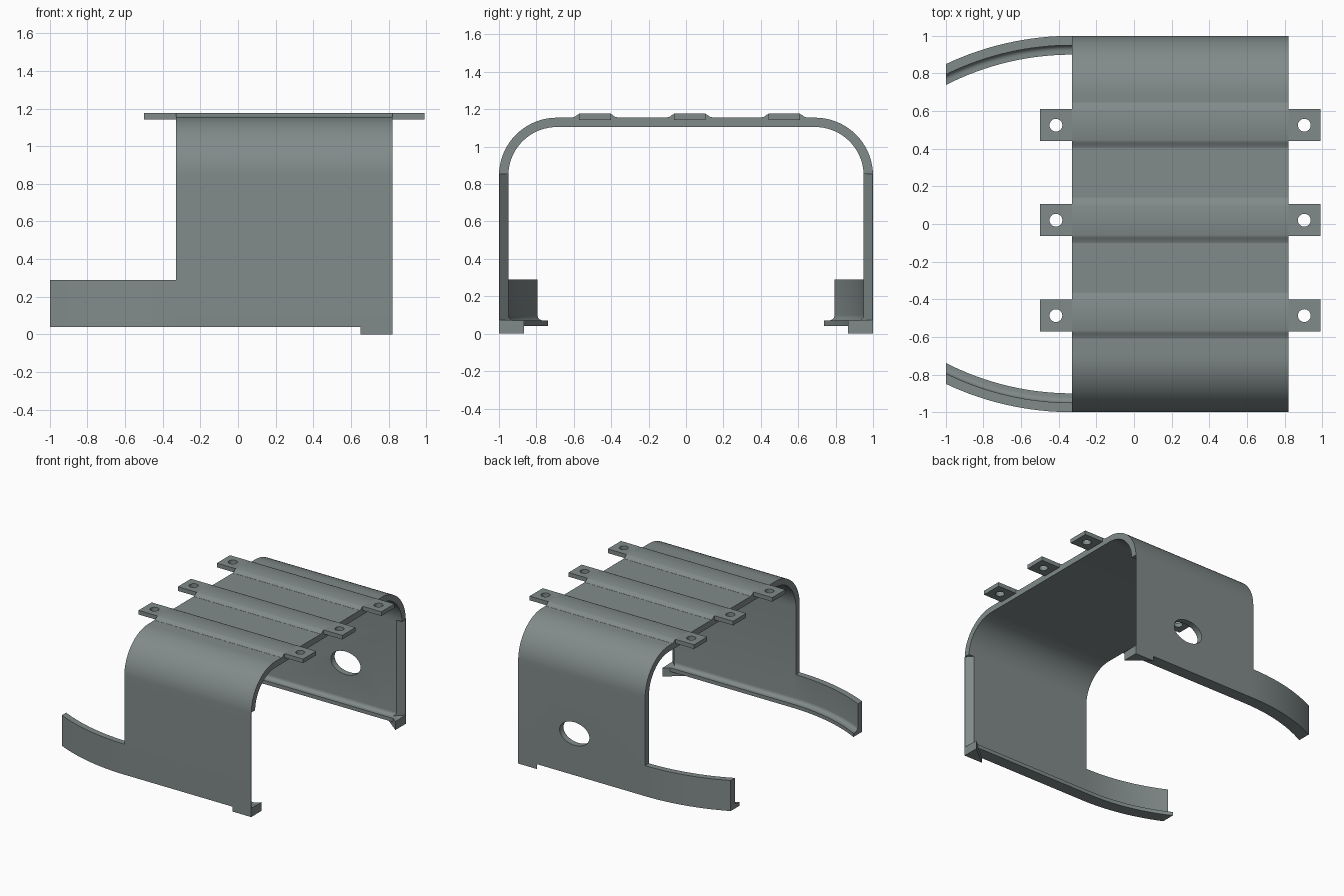
import bpy, bmesh, math

if "Cube" in bpy.data.objects:
    bpy.data.objects.remove(bpy.data.objects["Cube"])

steel = bpy.data.materials.new("grey_steel")
steel.diffuse_color = (0.22, 0.255, 0.255, 1)
steel.use_nodes = True
steel.node_tree.nodes["Principled BSDF"].inputs["Base Color"].default_value = steel.diffuse_color

X0, X1, XARM = -0.33, 0.82, -1.0      # shell ends and arm tip
WALL, LIP = 0.05, 0.10                # wall thickness, bottom lip width
Z0, ZLIP = 0.04, 0.07                 # lip underside and top


def loft(name, rings):
    """Closed solid through a series of equal-length rings."""
    bm = bmesh.new()
    loops = [[bm.verts.new(p) for p in ring] for ring in rings]
    n = len(loops[0])
    for a, b in zip(loops, loops[1:]):
        for i in range(n):
            j = (i + 1) % n
            bm.faces.new((a[i], a[j], b[j], b[i]))
    bm.faces.new(loops[0])
    bm.faces.new(loops[-1])
    bmesh.ops.recalc_face_normals(bm, faces=bm.faces)
    mesh = bpy.data.meshes.new(name)
    bm.to_mesh(mesh)
    bm.free()
    mesh.materials.append(steel)
    ob = bpy.data.objects.new(name, mesh)
    bpy.context.collection.objects.link(ob)
    return ob


def along_x(name, profile, xa, xb):
    return loft(name, [[(x, y, z) for y, z in profile] for x in (xa, xb)])


def along_z(name, outline, za, zb):
    return loft(name, [[(x, y, z) for x, y in outline] for z in (za, zb)])


def ellipse(cx, cy, rx, ry, n=40):
    return [(cx + rx * math.cos(2 * math.pi * i / n),
             cy + ry * math.sin(2 * math.pi * i / n)) for i in range(n)]


def arc(cy, cz, r, a0, a1, n):
    return [(cy + r * math.cos(math.radians(a0 + (a1 - a0) * i / n)),
             cz + r * math.sin(math.radians(a0 + (a1 - a0) * i / n)))
            for i in range(n + 1)]


def cut(ob, cutters):
    """Subtract the cutters, bake the result and remove them."""
    for c in cutters:
        c.hide_render = True
        mod = ob.modifiers.new("cut", 'BOOLEAN')
        mod.operation = 'DIFFERENCE'
        mod.solver = 'EXACT'
        mod.object = c
    deps = bpy.context.evaluated_depsgraph_get()
    baked = bpy.data.meshes.new_from_object(ob.evaluated_get(deps))
    ob.modifiers.clear()
    ob.data = baked
    for c in cutters:
        bpy.data.objects.remove(c)


# Lip cross-section: (offset inward from the outer wall, z), with a fillet
fillet = [(o, z) for o, z in arc(WALL + 0.03, ZLIP + 0.03, 0.03, 180, 270, 6)]
lip = fillet + [(LIP, ZLIP), (LIP, Z0)]

# Shell: arched sheet with inward lips
half_out = [(1, Z0)] + arc(0.69, 0.845, 0.31, 0, 90, 18)
half_in = arc(0.69, 0.845, 0.26, 90, 0, 18) + [(1 - o, z) for o, z in lip]
mirror = lambda pts: [(-y, z) for y, z in reversed(pts)]
shell = along_x("shell", half_out + mirror(half_out) + mirror(half_in) + half_in, X0, X1)

# Chamfers on the inner edge of both walls, and the oval hole in the back wall
cutters = []
for s in (1, -1):
    tri = [(0.825, s * 1.003), (0.725, s * 0.903), (0.825, s * 0.903)]
    cutters.append(along_z("chamfer_cutter", tri, 0.072, 0.855))
oval = ellipse(0.31, 0.38, 0.135, 0.094, 48)
cutters.append(loft("hole_cutter", [[(x, y, z) for x, z in oval] for y in (0.9, 1.1)]))
cut(shell, cutters)

# Curved arms and triangular feet on both sides
R = 1.57
arm_profile = [(0, Z0), (0, 0.29), (WALL, 0.29)] + lip
stations = [X0 + (XARM - X0) * i / 16 for i in range(17)]
for s, side in ((-1, "front"), (1, "back")):
    loft(side + "_arm", [[(x, s * (1 - R + math.sqrt((R - o) ** 2 - (x - X0) ** 2)), z)
                          for o, z in arm_profile] for x in stations])
    along_z(side + "_foot", [(0.65, s), (X1, s), (X1, s * 0.865)], 0, ZLIP)

# Raised straps across the top, with drilled end tabs
TOP = 1.176
for k, cy in enumerate((-0.487, 0.02, 0.525)):
    w, f = 0.085, 0.037
    strap = [(cy - w - f, 1.15), (cy - w - f, 1.156), (cy - w - 0.02, 1.161),
             (cy - w - 0.008, 1.171), (cy - w + 0.006, TOP)]
    strap += [(2 * cy - y, z) for y, z in reversed(strap)]
    along_x(f"strap_{k + 1}", strap, X0, X1)
    for xa, xb, hx, end in ((-0.50, X0, -0.415, "left"), (X1, 0.99, 0.905, "right")):
        rect = [(cy - w, 1.142), (cy + w, 1.142), (cy + w, TOP), (cy - w, TOP)]
        tab = along_x(f"{end}_tab_{k + 1}", rect, xa, xb)
        cut(tab, [along_z("bolt_cutter", ellipse(hx, cy, 0.034, 0.034, 32), 1.1, 1.2)])

# Smooth the curves, keep the edges sharp
for ob in bpy.data.objects:
    ob.select_set(True)
    bpy.context.view_layer.objects.active = ob
bpy.ops.object.shade_smooth_by_angle(angle=math.radians(30))
